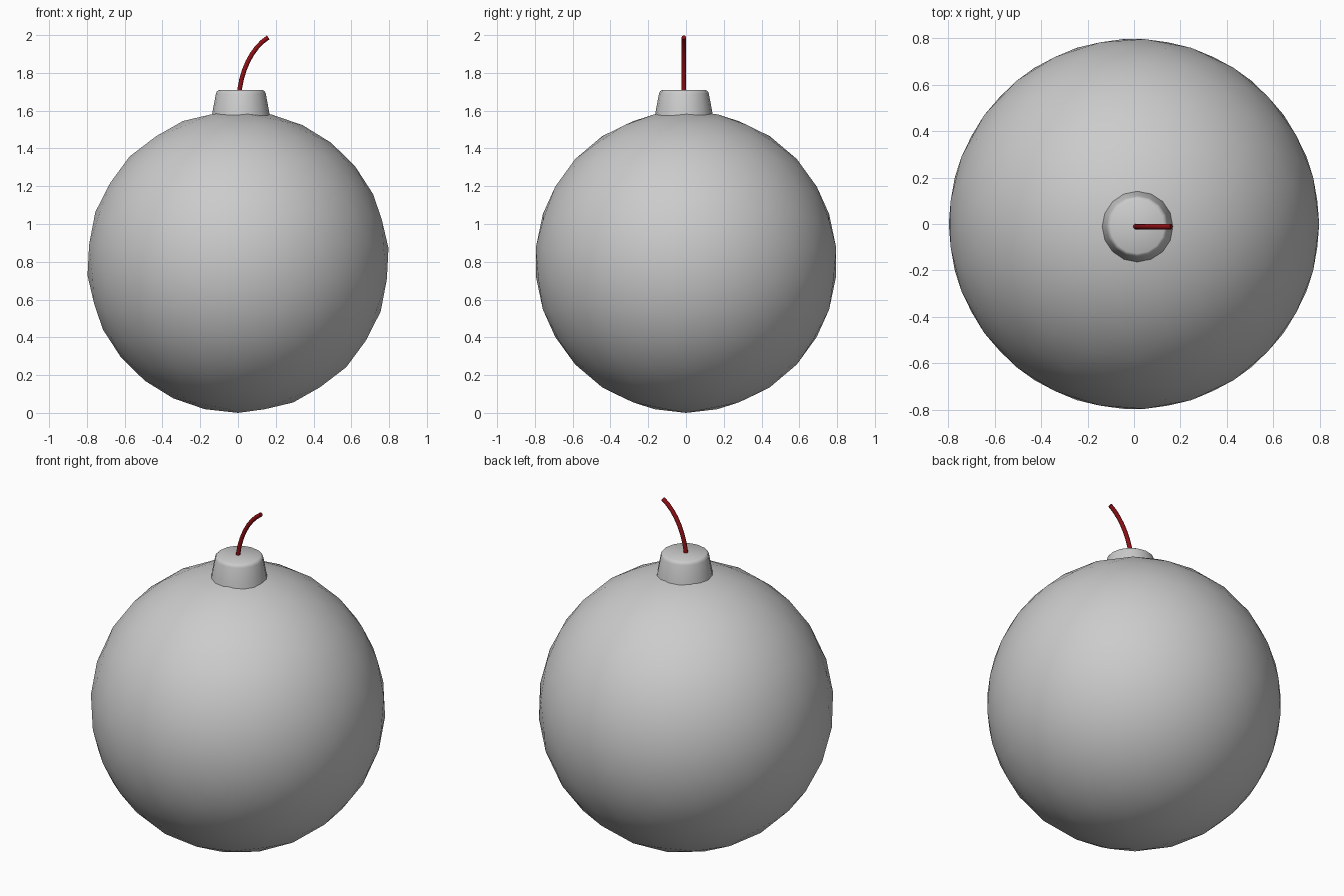
import bpy, bmesh, math
from mathutils import Vector

if "Cube" in bpy.data.objects:
    bpy.data.objects.remove(bpy.data.objects["Cube"])

R = 0.8                 # body radius
FREQ = 5                # splits along each icosahedron edge
AXIS = (0.015, -0.011)  # cap centre in x, y


def add_object(name, bm, angle):
    mesh = bpy.data.meshes.new(name)
    bmesh.ops.recalc_face_normals(bm, faces=bm.faces[:])
    bm.to_mesh(mesh)
    bm.free()
    obj = bpy.data.objects.new(name, mesh)
    bpy.context.collection.objects.link(obj)
    bpy.ops.object.select_all(action='DESELECT')
    obj.select_set(True)
    bpy.context.view_layer.objects.active = obj
    bpy.ops.object.shade_smooth_by_angle(angle=math.radians(angle))
    return obj


# Body: geodesic ball, equal angles along each icosahedron edge
ico = bmesh.new()
bmesh.ops.create_icosphere(ico, subdivisions=1, radius=1)
theta = math.atan(2)
bm = bmesh.new()
for face in ico.faces:
    a, b, c = [v.co.normalized() for v in face.verts]
    grid = {}
    for i in range(FREQ + 1):
        for j in range(FREQ + 1 - i):
            k = FREQ - i - j
            wa, wb, wc = [math.sin(theta * n / FREQ) for n in (i, j, k)]
            p = (a * wa + b * wb + c * wc).normalized() * R
            grid[i, j] = bm.verts.new(p + Vector((0, 0, R)))
    for i in range(FREQ):
        for j in range(FREQ - i):
            bm.faces.new((grid[i, j], grid[i + 1, j], grid[i, j + 1]))
            if i + j < FREQ - 1:
                bm.faces.new((grid[i + 1, j], grid[i + 1, j + 1], grid[i, j + 1]))
ico.free()
bmesh.ops.remove_doubles(bm, verts=bm.verts[:], dist=0.001)
add_object("body", bm, 40)

# Cap: tapered neck with a rounded rim
SIDES = 16
profile = [(0.157, 1.55), (0.149, 1.60), (0.132, 1.69), (0.127, 1.702), (0.116, 1.709)]
bm = bmesh.new()
rings = []
for r, z in profile:
    rings.append([bm.verts.new((AXIS[0] + r * math.cos(math.tau * s / SIDES),
                                AXIS[1] + r * math.sin(math.tau * s / SIDES), z))
                  for s in range(SIDES)])
for lo, hi in zip(rings, rings[1:]):
    for s in range(SIDES):
        t = (s + 1) % SIDES
        bm.faces.new((lo[s], lo[t], hi[t], hi[s]))
bm.faces.new(rings[-1])
bm.faces.new(rings[0][::-1])
add_object("cap", bm, 50)

# Fuse: bent round cord
curve = bpy.data.curves.new("fuse", 'CURVE')
curve.dimensions = '3D'
curve.bevel_depth = 0.012
curve.bevel_resolution = 2
curve.resolution_u = 8
curve.use_fill_caps = True
spline = curve.splines.new('BEZIER')
spline.bezier_points.add(1)
path = [((0.003, 1.55), (0.004, 1.66), (0.01, 1.81)),
        ((0.075, 1.935), (0.160, 1.988), (0.22, 2.02))]
for point, xz in zip(spline.bezier_points, path):
    point.handle_left_type = point.handle_right_type = 'FREE'
    point.handle_left, point.co, point.handle_right = [(x, AXIS[1], z) for x, z in xz]
fuse = bpy.data.objects.new("fuse", curve)
bpy.context.collection.objects.link(fuse)
bpy.ops.object.select_all(action='DESELECT')
fuse.select_set(True)
bpy.context.view_layer.objects.active = fuse
bpy.ops.object.convert(target='MESH')
bpy.ops.object.shade_smooth_by_angle(angle=math.radians(50))
red = bpy.data.materials.new("fuse_red")
red.diffuse_color = (0.28, 0.005, 0.008, 1)
red.use_nodes = True
red.node_tree.nodes["Principled BSDF"].inputs["Base Color"].default_value = red.diffuse_color
bpy.context.object.data.materials.append(red)
